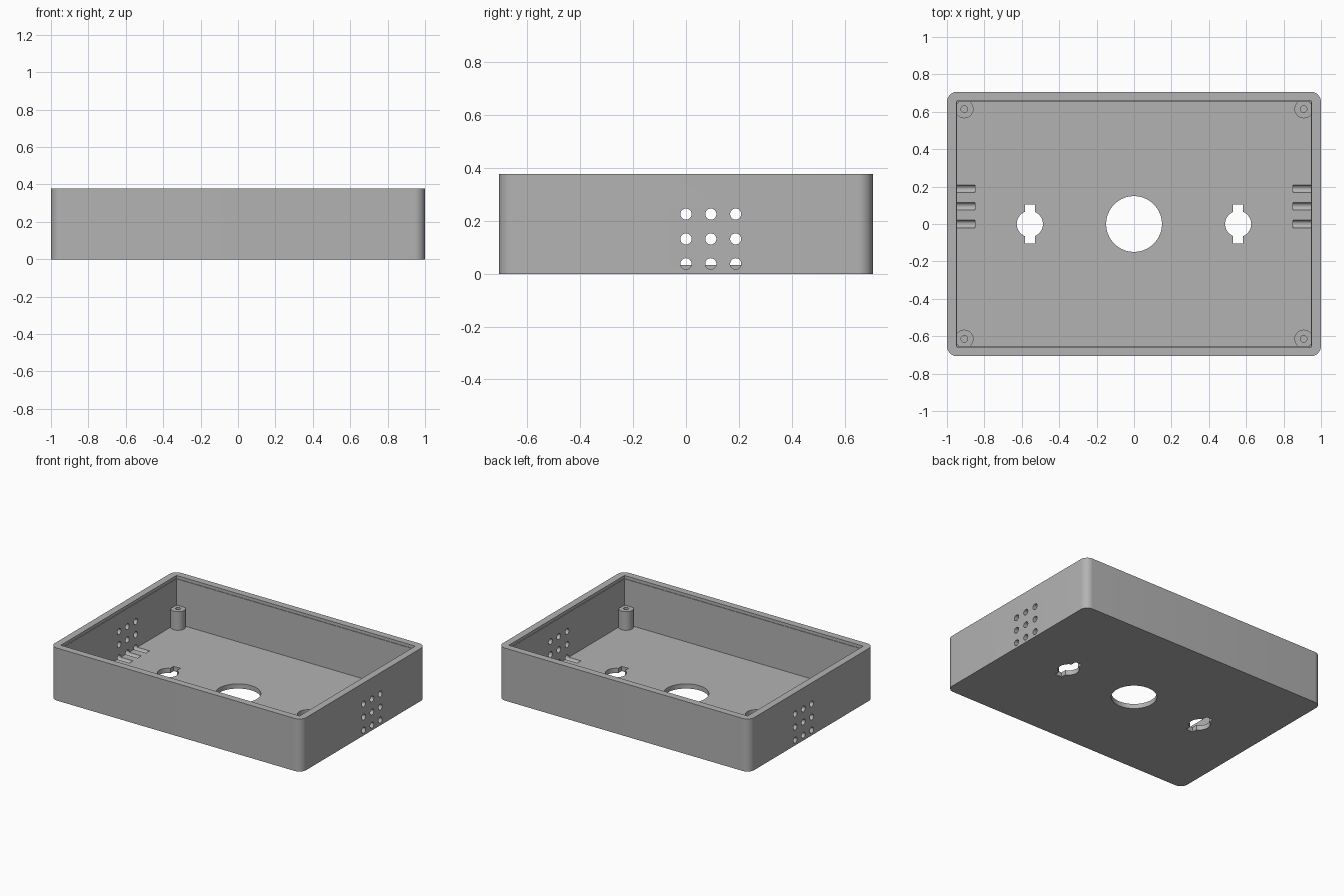
import bpy, bmesh, math
from mathutils import Matrix, Vector

cube = bpy.data.objects.get("Cube")
if cube:
    bpy.data.objects.remove(cube, do_unlink=True)

WIDTH, DEPTH, HEIGHT = 2.0, 1.414, 0.378
WALL, FLOOR = 0.05, 0.034

grey = bpy.data.materials.new("plain grey")
grey.use_nodes = True
grey.diffuse_color = (0.45, 0.45, 0.45, 1)
grey.node_tree.nodes["Principled BSDF"].inputs["Base Color"].default_value = (0.45, 0.45, 0.45, 1)


def make(name, bm):
    mesh = bpy.data.meshes.new(name)
    bm.to_mesh(mesh)
    bm.free()
    mesh.materials.append(grey)
    obj = bpy.data.objects.new(name, mesh)
    bpy.context.collection.objects.link(obj)
    return obj


def add_box(bm, lo, hi):
    lo, hi = Vector(lo), Vector(hi)
    m = Matrix.Translation((lo + hi) / 2) @ Matrix.Diagonal((*(hi - lo), 1))
    return bmesh.ops.create_cube(bm, size=1, matrix=m)["verts"]


def add_cylinder(bm, centre, radius, length, axis="Z", sides=32):
    m = Matrix.Translation(centre)
    if axis == "X":
        m = m @ Matrix.Rotation(math.pi / 2, 4, "Y")
    bmesh.ops.create_cone(bm, cap_ends=True, segments=sides, radius1=radius,
                          radius2=radius, depth=length, matrix=m)


def boolean(target, operand, operation):
    mod = target.modifiers.new(operand.name, "BOOLEAN")
    mod.operation, mod.solver, mod.object = operation, "EXACT", operand
    bpy.context.view_layer.objects.active = target
    bpy.ops.object.modifier_apply(modifier=mod.name)
    bpy.data.objects.remove(operand, do_unlink=True)


def cut_box(target, name, lo, hi):
    bm = bmesh.new()
    add_box(bm, lo, hi)
    boolean(target, make(name, bm), "DIFFERENCE")


# Outer block with rounded vertical corners
bm = bmesh.new()
add_box(bm, (-WIDTH / 2, -DEPTH / 2, 0), (WIDTH / 2, DEPTH / 2, HEIGHT))
uprights = [e for e in bm.edges if abs(e.verts[0].co.z - e.verts[1].co.z) > 0.1]
bmesh.ops.bevel(bm, geom=uprights, offset=0.055, segments=10, affect="EDGES", profile=0.5)
case = make("enclosure_case", bm)

# Inner cavity, with a shallow step for the lid at the rim
ix, iy = WIDTH / 2 - WALL, DEPTH / 2 - WALL
cut_box(case, "cavity", (-ix + .004, -iy + .004, FLOOR), (ix - .004, iy - .004, HEIGHT + 0.1))
cut_box(case, "lid_step", (-ix, -iy, HEIGHT - 0.022), (ix, iy, HEIGHT + 0.1))

# Corner screw posts, then their blind holes
posts, screw_holes = bmesh.new(), bmesh.new()
for sx in (-1, 1):
    for sy in (-1, 1):
        x, y = sx * 0.907, sy * 0.614
        add_cylinder(posts, (x, y, 0.0925), 0.049, 0.151)
        add_cylinder(screw_holes, (x, y, 0.14), 0.018, 0.18, sides=24)
boolean(case, make("screw_posts", posts), "UNION")
boolean(case, make("screw_holes", screw_holes), "DIFFERENCE")

# Vent holes in both side walls; the lowest row also grooves the floor
vents = bmesh.new()
for side in (-1, 1):
    for row in range(3):
        for col in range(3):
            add_cylinder(vents, (side * 0.95, col * 0.094, 0.038 + row * 0.094),
                         0.021, 0.2, "X", 24)
boolean(case, make("vent_holes", vents), "DIFFERENCE")

# Cable opening and two slotted mounting holes through the floor
round_holes = bmesh.new()
add_cylinder(round_holes, (0, 0, 0), 0.149, 0.2, sides=64)
for sx in (-1, 1):
    add_cylinder(round_holes, (sx * 0.557, 0, 0), 0.07, 0.2, sides=48)
boolean(case, make("floor_holes", round_holes), "DIFFERENCE")
for sx in (-1, 1):
    x = sx * 0.557
    cut_box(case, "mount_slot", (x - 0.027, -0.103, -0.1), (x + 0.027, 0.103, 0.1))

# Smooth curves, sharp edges
bpy.ops.object.select_all(action="DESELECT")
case.select_set(True)
bpy.context.view_layer.objects.active = case
bpy.ops.object.shade_smooth_by_angle(angle=math.radians(30))
